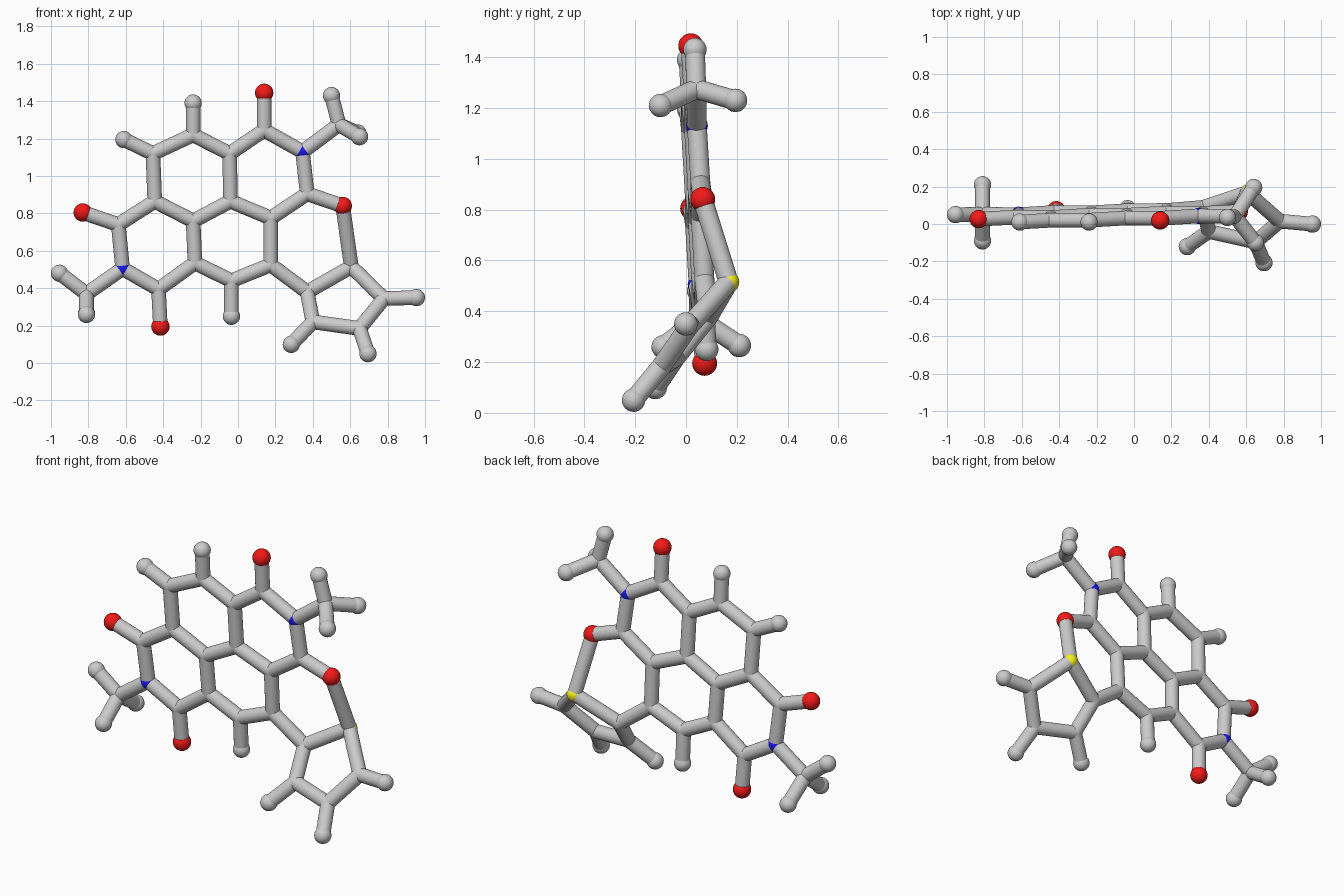
import bpy, bmesh
from mathutils import Vector, Matrix

if "Cube" in bpy.data.objects:
    bpy.data.objects.remove(bpy.data.objects["Cube"])

BOND_R = 0.039


def core(x, z):          # nearly upright plane of the fused rings
    return Vector((x, 0.097 + 0.03 * x - 0.057 * z, z))


def side(x, z):          # tilted plane of the five-sided ring
    return Vector((x, -0.167 - 0.113 * x + 0.783 * z, z))


# Atom positions, keyed by element letter + label
atoms = {
    # fused ring carbons
    "Ca": core(-.455, 1.12), "Cb": core(-.24, 1.22), "Cc": core(-.045, 1.12),
    "Cd": core(-.04, .865), "Ce": core(-.24, .76), "Cf": core(-.445, .865),
    "Cg": core(.14, 1.245), "Nh": core(.345, 1.13), "Ci": core(.37, .905),
    "Cj": core(.175, .775), "Ck": core(.175, .525), "Cl": core(-.035, .44),
    "Cm": core(-.23, .535), "Cn": core(-.64, .74), "No": core(-.617, .505),
    "Cp": core(-.425, .395),
    # ends on the fused rings
    "Og": core(.14, 1.445), "Oi": core(.56, .84), "On": core(-.83, .805),
    "Op": core(-.415, .195), "Ha": core(-.61, 1.195), "Hb": core(-.24, 1.39),
    "Hl": core(-.035, .25),
    # five-sided ring
    "Cq": side(.37, .38), "Ss": side(.606, .515), "Ct": side(.78, .345),
    "Cu": side(.65, .185), "Cv": side(.40, .22),
    "Ht": side(.954, .35), "Hu": side(.695, .05), "Hv": side(.285, .10),
    # three-pronged end groups
    "Cw": core(.54, 1.275), "Hw": Vector((.50, .035, 1.43)),
    "Hx": Vector((.65, -.10, 1.21)), "Hy": Vector((.64, .195, 1.23)),
    "Cz": core(-.81, .37), "H1": Vector((-.954, .05, .48)),
    "H2": Vector((-.81, -.09, .26)), "H3": Vector((-.81, .21, .265)),
}

# Each chain is a run of bonded atoms
chain_groups = {
    "fused_ring_bonds": ["Ca Cb Cc Cd Ce Cf Ca", "Cc Cg Nh Ci Cj Cd",
                         "Cj Ck Cl Cm Ce", "Cf Cn No Cp Cm"],
    "five_ring_bonds": ["Ck Cq Ss Ct Cu Cv Cq", "Ss Oi", "Ct Ht", "Cu Hu", "Cv Hv"],
    "outer_bonds": ["Cg Og", "Ci Oi", "Cn On", "Cp Op", "Ca Ha", "Cb Hb", "Cl Hl"],
    "end_group_bonds": ["Nh Cw Hw", "Hx Cw Hy", "No Cz H1", "H2 Cz H3"],
}

# Element letter: part name, ball radius, colour
elements = {
    "C": ("carbon_joints", .0395, None),
    "H": ("hydrogen_balls", .046, None),
    "O": ("oxygen_balls", .049, (.9, .01, .01, 1)),
    "N": ("nitrogen_joints", .043, (.01, .01, .8, 1)),
    "S": ("sulfur_joint", .042, (.95, .9, .01, 1)),
}


def finish(bm, name, color=None):
    mesh = bpy.data.meshes.new(name)
    bm.to_mesh(mesh)
    bm.free()
    obj = bpy.data.objects.new(name, mesh)
    bpy.context.collection.objects.link(obj)
    if color:
        mat = bpy.data.materials.new(name + "_colour")
        mat.diffuse_color = color
        mat.use_nodes = True
        mat.node_tree.nodes["Principled BSDF"].inputs["Base Color"].default_value = mat.diffuse_color
        mesh.materials.append(mat)
    bpy.ops.object.select_all(action='DESELECT')
    obj.select_set(True)
    bpy.context.view_layer.objects.active = obj
    bpy.ops.object.shade_smooth_by_angle()


# Balls, one object per element
for letter, (name, radius, color) in elements.items():
    bm = bmesh.new()
    for key, pos in atoms.items():
        if key[0] == letter:
            bmesh.ops.create_uvsphere(bm, u_segments=32, v_segments=16, radius=radius,
                                      matrix=Matrix.Translation(pos))
    finish(bm, name, color)

# Bond rods
for name, chains in chain_groups.items():
    bm = bmesh.new()
    for chain in chains:
        keys = chain.split()
        for p, q in zip(keys, keys[1:]):
            a, b = atoms[p], atoms[q]
            turn = (b - a).to_track_quat('Z', 'Y').to_matrix().to_4x4()
            bmesh.ops.create_cone(bm, cap_ends=False, segments=32, radius1=BOND_R,
                                  radius2=BOND_R, depth=(b - a).length,
                                  matrix=Matrix.Translation((a + b) / 2) @ turn)
    finish(bm, name)
